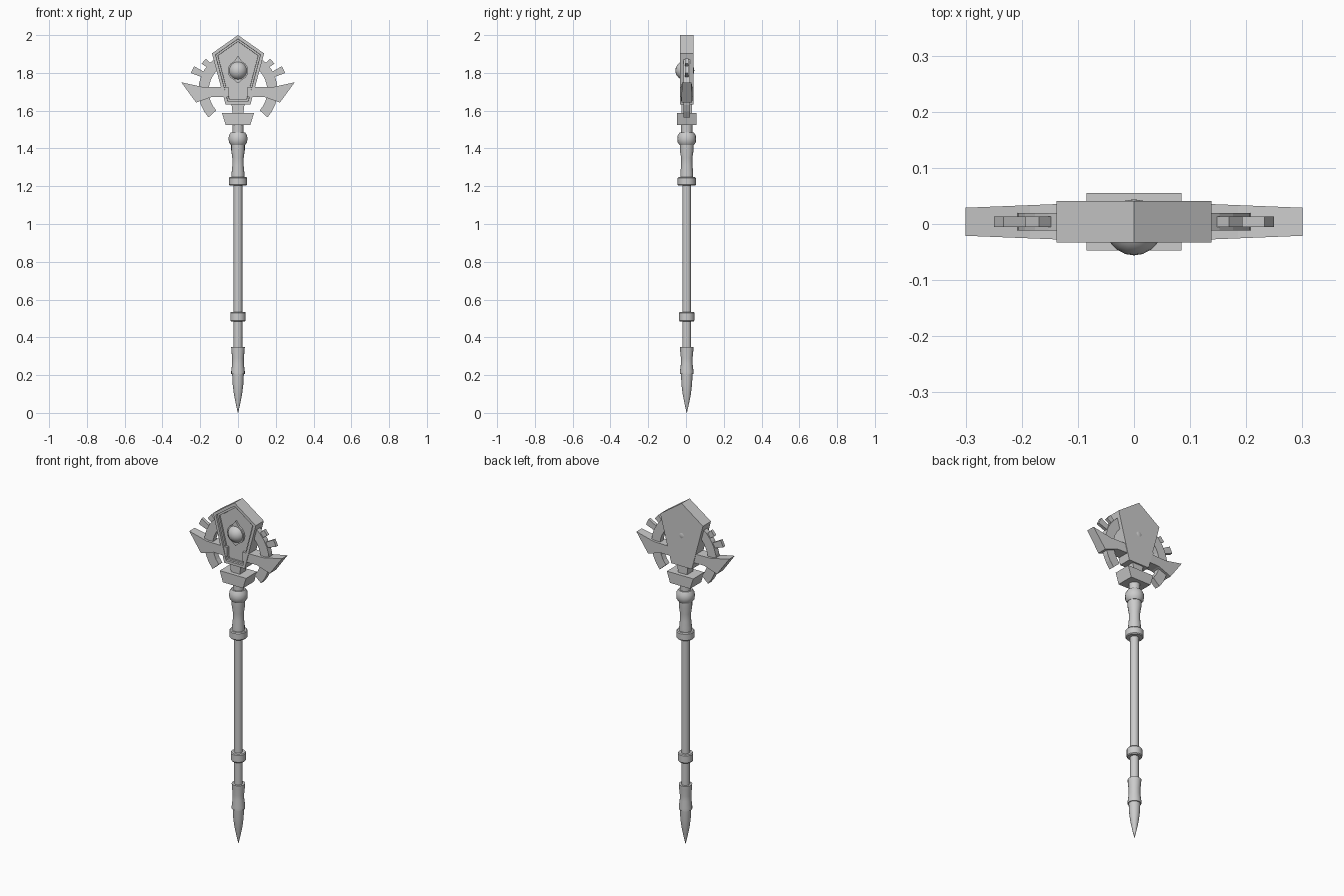
import bpy, bmesh, math
from mathutils import Vector

cube = bpy.data.objects.get("Cube")
if cube:
    bpy.data.objects.remove(cube)

grey = bpy.data.materials.new("plain grey")
grey.use_nodes = True
grey.diffuse_color = (0.6, 0.6, 0.6, 1)
grey.node_tree.nodes["Principled BSDF"].inputs["Base Color"].default_value = (0.6, 0.6, 0.6, 1)

AXIS_Y = 0.004      # depth of the staff's centre line
RING_Z = 1.705      # centre height of the side arcs


def finish(name, bm, smooth=False):
    bmesh.ops.recalc_face_normals(bm, faces=bm.faces[:])
    mesh = bpy.data.meshes.new(name)
    bm.to_mesh(mesh)
    bm.free()
    mesh.materials.append(grey)
    obj = bpy.data.objects.new(name, mesh)
    bpy.context.collection.objects.link(obj)
    if smooth:
        bpy.ops.object.select_all(action="DESELECT")
        obj.select_set(True)
        bpy.context.view_layer.objects.active = obj
        bpy.ops.object.shade_smooth_by_angle(angle=math.radians(35))
    return obj


def lathe(name, profile, segments=16):
    """Closed solid of revolution from (radius, z) pairs."""
    bm = bmesh.new()
    rings = []
    for r, z in profile:
        rings.append([bm.verts.new((r * math.cos(math.tau * i / segments),
                                    AXIS_Y + r * math.sin(math.tau * i / segments), z))
                      for i in range(segments)])
    for a, b in zip(rings, rings[1:]):
        for i in range(segments):
            j = (i + 1) % segments
            bm.faces.new((a[i], a[j], b[j], b[i]))
    bm.faces.new(rings[0])
    bm.faces.new(rings[-1])
    return finish(name, bm, True)


def prism(name, outline, half, mirror=False, taper=0.0):
    """Outline in x, z extruded through the depth; taper thins it outward."""
    bm = bmesh.new()
    for side in ((1, -1) if mirror else (1,)):
        front, back = [
            [bm.verts.new((side * x, AXIS_Y + s * (half - taper * abs(x)), z)) for x, z in outline]
            for s in (-1, 1)]
        bm.faces.new(front)
        bm.faces.new(back[::-1])
        n = len(outline)
        for i in range(n):
            j = (i + 1) % n
            bm.faces.new((front[i], back[i], back[j], front[j]))
    return finish(name, bm)


def polar(radius, degrees, across=0.0):
    a = math.radians(degrees)
    return (radius * math.cos(a) - across * math.sin(a),
            RING_Z + radius * math.sin(a) + across * math.cos(a))


# Staff, from the pointed foot upward
lathe("foot_spike", [(0.001, 0), (0.012, 0.05), (0.022, 0.1), (0.028, 0.15), (0.031, 0.21)])
lathe("foot_ferrule", [(0.036, 0.205), (0.036, 0.22), (0.031, 0.26), (0.031, 0.29),
                       (0.035, 0.33), (0.036, 0.35)])
lathe("shaft", [(0.023, 0.3), (0.023, 1.53)])
lathe("lower_collar", [(0.037, 0.485), (0.041, 0.49), (0.041, 0.53), (0.037, 0.535)])
lathe("upper_collar", [(0.044, 1.203), (0.048, 1.208), (0.048, 1.243), (0.044, 1.248)])
lathe("grip", [(0.034, 1.24), (0.034, 1.27), (0.03, 1.31), (0.03, 1.35),
               (0.036, 1.39), (0.036, 1.43)])
lathe("grip_knob", [(0.038, 1.418), (0.048, 1.432), (0.05, 1.45), (0.048, 1.468), (0.038, 1.485)])
lathe("throat", [(0.03, 1.48), (0.03, 1.53)])

# Socket that carries the head
prism("head_socket", [(-0.065, 1.524), (0.065, 1.524), (0.085, 1.587), (-0.085, 1.587)], 0.051)
prism("head_neck", [(-0.028, 1.58), (0.028, 1.58), (0.036, 1.65), (-0.036, 1.65)], 0.028)

# Five-sided head with a stepped recess in the front
head = prism("head_shield", [(0, 2), (0.138, 1.903), (0.066, 1.633),
                             (-0.066, 1.633), (-0.138, 1.903)], 0.037)
bm = bmesh.new()
bm.from_mesh(head.data)
panel = next(f for f in bm.faces if f.normal.y < -0.9)
for width, sink in ((0.02, 0.012), (0.012, 0.008)):
    bmesh.ops.inset_region(bm, faces=[panel], thickness=width)
    bmesh.ops.inset_region(bm, faces=[panel], thickness=0.001)
    for v in panel.verts:
        v.co.y += sink
bm.to_mesh(head.data)
bm.free()

# Round gem and its pointed setting
bm = bmesh.new()
bmesh.ops.create_uvsphere(bm, u_segments=20, v_segments=12, radius=0.05)
bmesh.ops.translate(bm, verts=bm.verts[:], vec=Vector((0, -0.006, 1.812)))
finish("gem", bm, True)
setting = []
for i in range(16):
    a = math.tau * i / 16
    r = {4: 0.078, 12: 0.068}.get(i, 0.054)
    setting.append((r * math.cos(a), 1.812 + r * math.sin(a)))
prism("gem_setting", setting, 0.028)

# Side wings
prism("wings", [(0.05, 1.725), (0.185, 1.725), (0.3, 1.75), (0.222, 1.643),
                (0.14, 1.672), (0.05, 1.672)], 0.037, True, 0.04)

# Arcs behind the wings, with short rays
steps = [-42 + 107 * i / 10 for i in range(11)]
prism("side_arcs", [polar(0.21, a) for a in steps] + [polar(0.155, a) for a in steps[::-1]],
      0.016, True)
for name, angle, reach, half in (("lower_rays", 25, 0.266, 0.02), ("upper_rays", 41, 0.24, 0.018)):
    prism(name, [polar(0.19, angle, -half * 0.7), polar(reach, angle, -half),
                 polar(reach, angle, half), polar(0.19, angle, half * 0.7)], 0.009, True)
